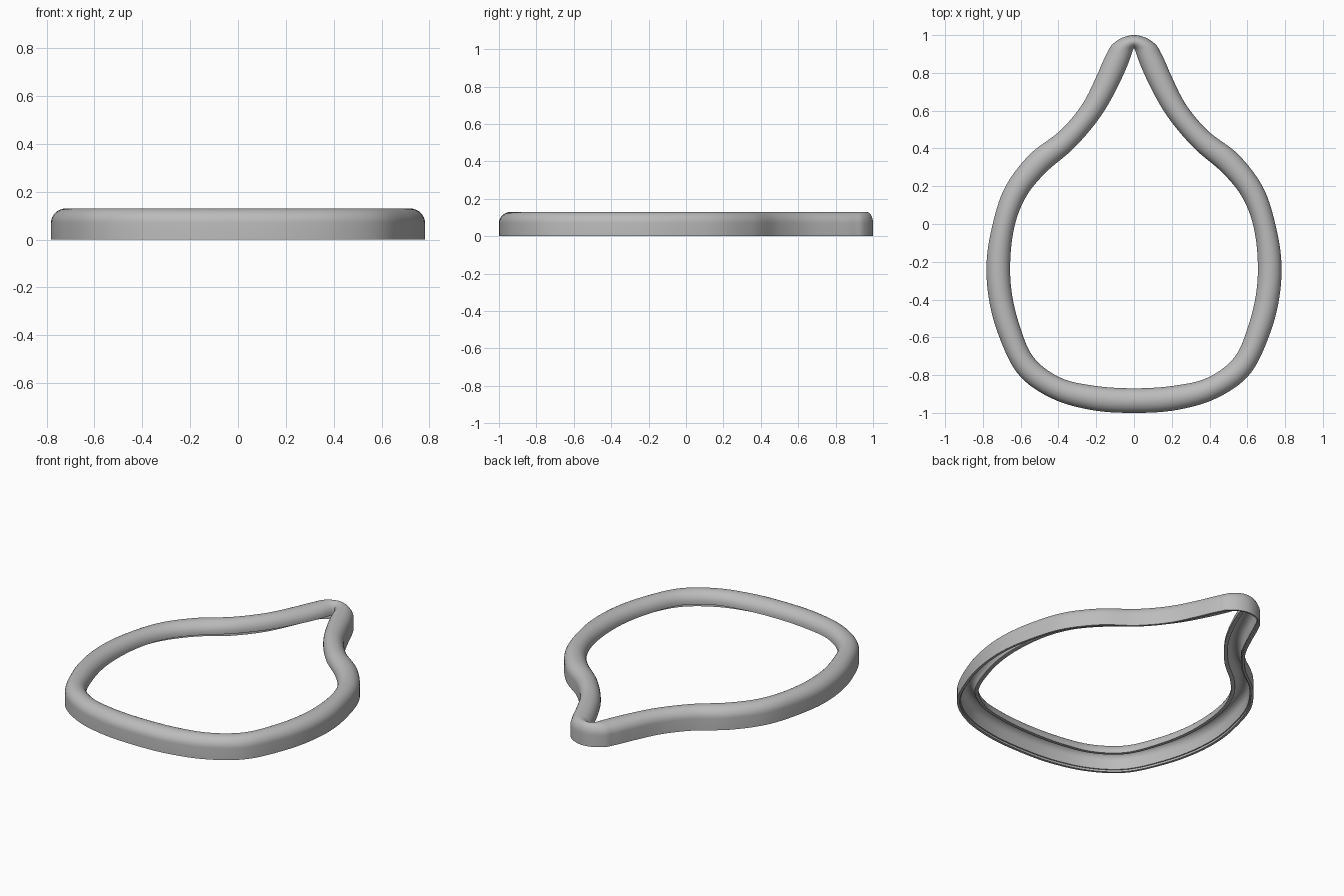
import bpy, bmesh, math
from mathutils import Vector

cube = bpy.data.objects.get("Cube")
if cube:
    bpy.data.objects.remove(cube, do_unlink=True)

# Plan of one half, front to tip: outer x, outer y, inner x, inner y
HALF = [
    (0, -1, 0, -.87), (.24, -.982, .22, -.855), (.42, -.93, .375, -.82),
    (.6, -.81, .52, -.72), (.72, -.58, .605, -.54), (.78, -.29, .655, -.28),
    (.755, -.03, .632, -.01), (.68, .2, .565, .155), (.56, .36, .47, .27),
    (.39, .495, .31, .41), (.27, .64, .17, .58), (.195, .79, .08, .74),
    (.145, .9, .025, .865), (.115, .95, .008, .915), (.065, .985, .003, .925),
    (0, 1, 0, .93),
]
STEPS = 8


def closed_spline(keys, steps):
    """Smooth closed curve through the keys, spaced by chord length."""
    n = len(keys)
    span = [(keys[(i + 1) % n] - keys[i]).length for i in range(n)]
    slope = []
    for i in range(n):
        a, b = span[i - 1], span[i]
        back = (keys[i] - keys[i - 1]) / a
        ahead = (keys[(i + 1) % n] - keys[i]) / b
        slope.append((back * b + ahead * a) / (a + b))
    points = []
    for i in range(n):
        j = (i + 1) % n
        for s in range(steps):
            t = s / steps
            h = t * t * (3 - 2 * t)
            points.append(keys[i] * (1 - h) + keys[j] * h
                          + slope[i] * span[i] * t * (1 - t) ** 2
                          - slope[j] * span[i] * t * t * (1 - t))
    return points


def arc(half_width, base, height, count, reverse=False):
    """Half-round from the outer wall to the inner lip."""
    angles = [math.pi * i / count for i in range(count + 1)]
    pts = [(.5 - half_width * math.cos(a), base + height * math.sin(a)) for a in angles]
    return pts[::-1] if reverse else pts


def sweep(name, rails, profile, material):
    bm = bmesh.new()
    rings = []
    for r in rails:
        outer, inner = Vector(r[:2]), Vector(r[2:])
        rings.append([bm.verts.new((*outer.lerp(inner, u), z)) for u, z in profile])
    for k, ring in enumerate(rings):
        after = rings[(k + 1) % len(rings)]
        for i in range(len(profile)):
            j = (i + 1) % len(profile)
            bm.faces.new((ring[i], after[i], after[j], ring[j]))
    bmesh.ops.recalc_face_normals(bm, faces=bm.faces)
    mesh = bpy.data.meshes.new(name)
    bm.to_mesh(mesh)
    bm.free()
    mesh.materials.append(material)
    obj = bpy.data.objects.new(name, mesh)
    bpy.context.collection.objects.link(obj)
    bpy.ops.object.select_all(action="DESELECT")
    obj.select_set(True)
    bpy.context.view_layer.objects.active = obj
    bpy.ops.object.shade_smooth_by_angle(angle=math.radians(35))
    return obj


grey = bpy.data.materials.new("plain_grey")
grey.use_nodes = True
grey.diffuse_color = (.5, .5, .5, 1)
grey.node_tree.nodes["Principled BSDF"].inputs["Base Color"].default_value = (.5, .5, .5, 1)

# Mirror the half plan into a closed loop
right = [Vector(p) for p in HALF]
left = [Vector((-p[0], p[1], -p[2], p[3])) for p in HALF[-2:0:-1]]
rails = closed_spline(right + left, STEPS)

# Hooked section: tall outer wall, rounded top, short inner lip, stepped foot
profile = [(0, 0)] + arc(.5, .07, .06, 16) + [(1, .06), (.85, .06)]
profile += arc(.32, .062, .045, 10, reverse=True)
profile += [(.18, .012), (.12, .012), (.12, 0)]
profile = [p for i, p in enumerate(profile) if i == 0 or p != profile[i - 1]]

sweep("teardrop_ring", rails, profile, grey)
